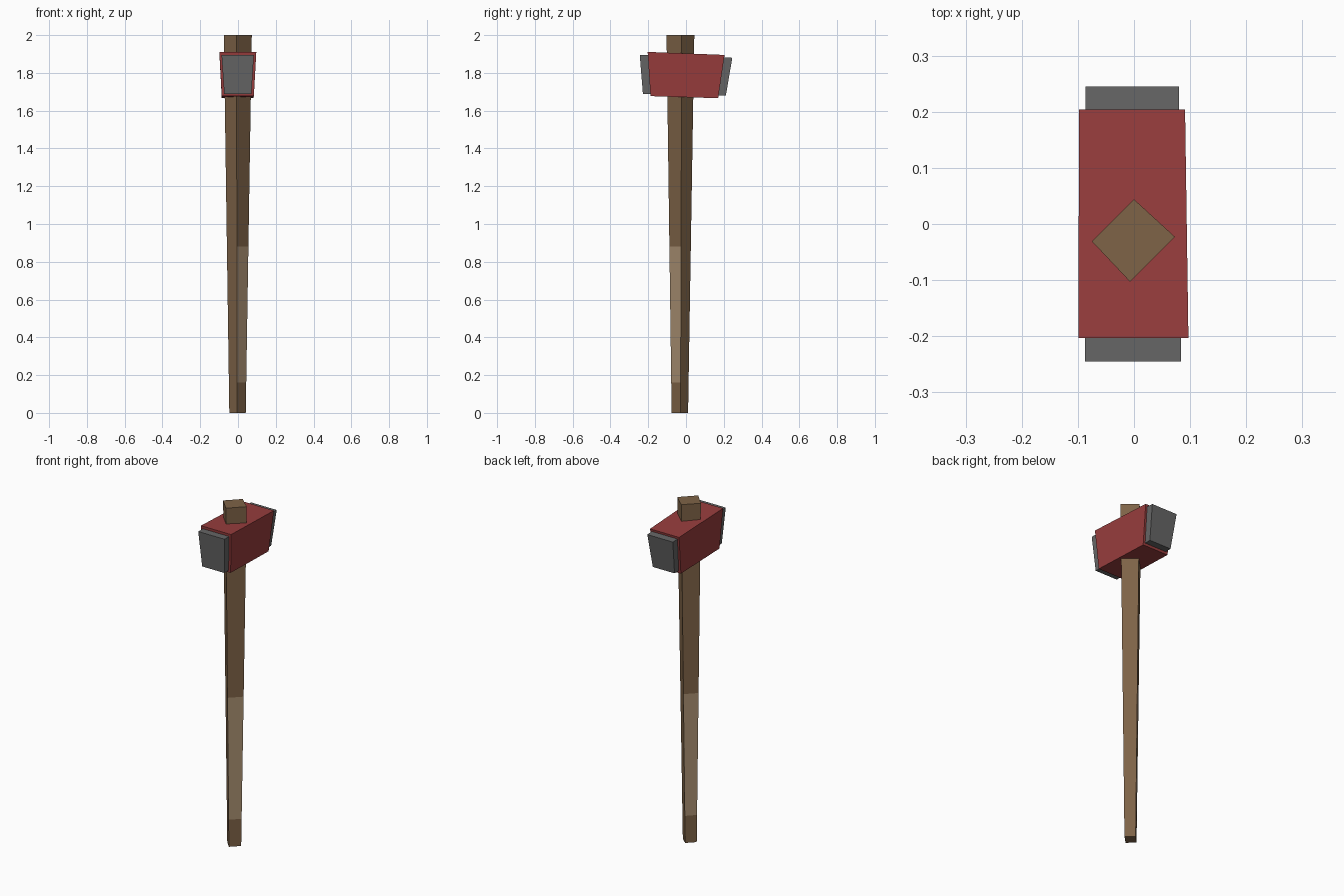
import bpy, bmesh

if "Cube" in bpy.data.objects:
    bpy.data.objects.remove(bpy.data.objects["Cube"])


def material(name, r, g, b):
    lin = [((c / 255 + 0.055) / 1.055) ** 2.4 for c in (r, g, b)]
    m = bpy.data.materials.new(name)
    m.diffuse_color = (*lin, 1)
    m.use_nodes = True
    m.node_tree.nodes["Principled BSDF"].inputs["Base Color"].default_value = m.diffuse_color
    return m


BROWN = material("brown wood", 126, 99, 71)
TAN = material("light grip", 169, 144, 114)
RED = material("red paint", 152, 61, 61)
GREY = material("grey steel", 102, 102, 102)


def loft(name, rings, mats, rule=None):
    """Skin a list of four-point rings, cap both ends, colour faces by rule."""
    bm = bmesh.new()
    loops = [[bm.verts.new(p) for p in ring] for ring in rings]
    for a, b in zip(loops, loops[1:]):
        for i in range(4):
            j = (i + 1) % 4
            bm.faces.new((a[i], a[j], b[j], b[i]))
    bm.faces.new(loops[0])
    bm.faces.new(loops[-1])
    bmesh.ops.recalc_face_normals(bm, faces=bm.faces)
    bm.normal_update()
    if rule:
        for f in bm.faces:
            f.material_index = rule(f)
    me = bpy.data.meshes.new(name)
    bm.to_mesh(me)
    bm.free()
    for m in mats:
        me.materials.append(m)
    ob = bpy.data.objects.new(name, me)
    bpy.context.collection.objects.link(ob)
    return ob


# Handle: tapered four-sided shaft set on the diagonal, slightly twisted
BOTTOM = [(-0.046, -0.034), (-0.006, -0.076), (0.041, -0.029), (-0.002, 0.011)]
TOP = [(-0.075, -0.031), (-0.007, -0.103), (0.073, -0.023), (0.0, 0.044)]


def handle_ring(z):
    t = z / 2
    return [(a[0] + (b[0] - a[0]) * t, a[1] + (b[1] - a[1]) * t, z)
            for a, b in zip(BOTTOM, TOP)]


# Light grip patches lie on two opposite faces of the middle band
def grip(f):
    c, n = f.calc_center_median(), f.normal
    return int(0.16 < c.z < 0.88 and n.x * n.y < -0.2)


loft("handle", [handle_ring(z) for z in (0, 0.16, 0.88, 2)], [BROWN, TAN], grip)


# Upright end section of the head: bottom edge, then top edge
def section(yb, zb, xb, yt, zt, xt):
    return [(xb[0], yb, zb), (xb[1], yb, zb), (xt[1], yt, zt), (xt[0], yt, zt)]


# Head block
loft("hammer_head", [
    section(-0.188, 1.677, (-0.086, 0.084), -0.203, 1.911, (-0.099, 0.097)),
    section(0.170, 1.666, (-0.086, 0.080), 0.204, 1.895, (-0.098, 0.091)),
], [RED])

# Striking faces, slightly smaller than the block ends
loft("front_striking_face", [
    section(-0.228, 1.688, (-0.073, 0.071), -0.245, 1.896, (-0.087, 0.084)),
    section(-0.186, 1.688, (-0.073, 0.071), -0.198, 1.896, (-0.087, 0.084)),
], [GREY])
loft("back_striking_face", [
    section(0.165, 1.680, (-0.073, 0.068), 0.198, 1.882, (-0.086, 0.080)),
    section(0.211, 1.680, (-0.073, 0.068), 0.245, 1.880, (-0.086, 0.080)),
], [GREY])
